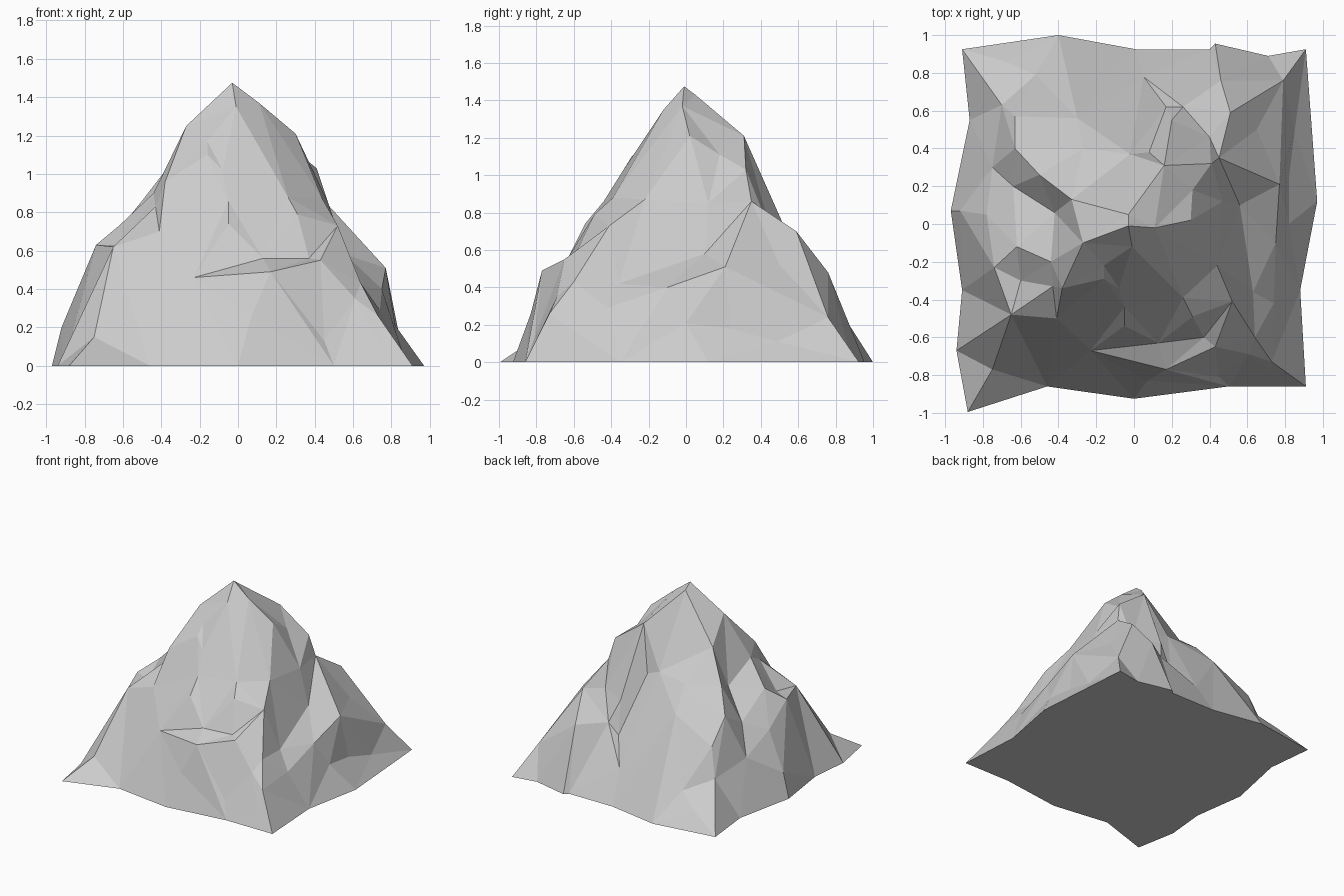
import bpy, bmesh
from mathutils import Vector
from mathutils.geometry import delaunay_2d_cdt

points, edges = [], []


def crease(*pts, closed=False):
    """Add a chain of terrain points joined by fold lines."""
    start = len(points)
    points.extend(Vector(p) for p in pts)
    n = len(pts)
    edges.extend((start + i, start + (i + 1) % n) for i in range(n if closed else n - 1))


# Foot outline on the ground, counter-clockwise
foot = [(-.88, -.995), (-.46, -.86), (0, -.925), (.5, -.86), (.91, -.86), (.88, -.35),
        (.97, .12), (.91, .925), (.71, .89), (.43, .955), (.4, .925), (.01, .925), (-.4, 1),
        (-.91, .925), (-.87, .55), (-.97, .07), (-.91, -.35), (-.94, -.67)]
crease(*[(x, y, 0) for x, y in foot], closed=True)

# Summit crest and upper shoulders
crease((-.16, -.22, 1.17), (-.27, -.1, 1.25), (-.03, -.01, 1.475), (-.03, .05, 1.43),
       (.16, .31, 1.21))
crease((.11, -.02, 1.37), (.3, .02, 1.21), (.31, .18, 1.11), (.41, .32, 1.03))
crease((-.01, -.12, 1.35))
crease((-.16, -.29, 1.1), (-.38, -.34, .96))

# North-west spur and the gully below it
crease((-.33, .13, 1.08), (-.5, .26, .86), (-.63, .4, .7), (-.63, .57, .52), (-.52, .79, .22))
crease((-.64, .2, .58), (-.42, .06, .76))

# Front ledge and cliff
crease((-.23, -.67, .46), (.17, -.77, .49), (.43, -.65, .55))
crease((.13, -.63, .56), (.31, -.49, .79), (.26, -.39, .88))
crease((-.75, -.77, .15), (-.65, -.48, .62), (-.41, -.5, .7), (-.43, -.33, .83))
crease((-.08, -.34, 1.02), (-.05, -.44, .86), (-.05, -.54, .74))
crease((.07, -.83, .26))
crease((.45, -.81, .13))

# Right front spur
crease((.37, -.6, .56), (.52, -.41, .73), (.44, -.22, .87))
crease((.61, -.69, .35), (.64, -.6, .43), (.63, -.36, .42), (.56, .1, .58))

# Right slope ridge and the low bench beneath it
crease((.47, .12, .85), (.45, .35, .86), (.51, .59, .7), (.46, .76, .48))
crease((.75, -.81, .1), (.73, -.73, .26), (.74, -.42, .29), (.75, -.1, .4),
       (.77, .21, .51), (.79, .76, .24))
crease((.82, 0, .21), (.82, .24, .18), (.85, .49, .11))
crease((.65, .5, .52))

# Back crags
crease((.08, .38, .85), (.2, .55, .67), (.4, .46, .68))
crease((.05, .78, .25), (.17, .62, .42), (.26, .62, .5))
crease((-.02, .37, .89), (-.27, .4, .87), (-.3, .56, .69))
crease((-.68, .86, .12), (-.7, .63, .3), (-.75, .3, .36))

# Left shoulder
crease((-.92, .07, .2), (-.74, -.23, .63), (-.62, -.12, .73))
crease((-.6, -.3, .63), (-.44, -.2, .9))
crease((-.78, .05, .5))

# Triangulate the terrain between the fold lines
co, _, faces, orig, _, _ = delaunay_2d_cdt([p.xy for p in points], edges, [], 1, 1e-5)
bm = bmesh.new()
verts = [bm.verts.new((c.x, c.y, points[o[0]].z if o else 0.5)) for c, o in zip(co, orig)]
for f in faces:
    bm.faces.new([verts[i] for i in f])

# Flat underside
rim = [e for e in bm.edges if e.is_boundary]
bmesh.ops.contextual_create(bm, geom=rim)
bmesh.ops.recalc_face_normals(bm, faces=bm.faces)

mesh = bpy.data.meshes.new("mountain")
bm.to_mesh(mesh)
bm.free()
mountain = bpy.data.objects.new("mountain", mesh)
bpy.context.collection.objects.link(mountain)
